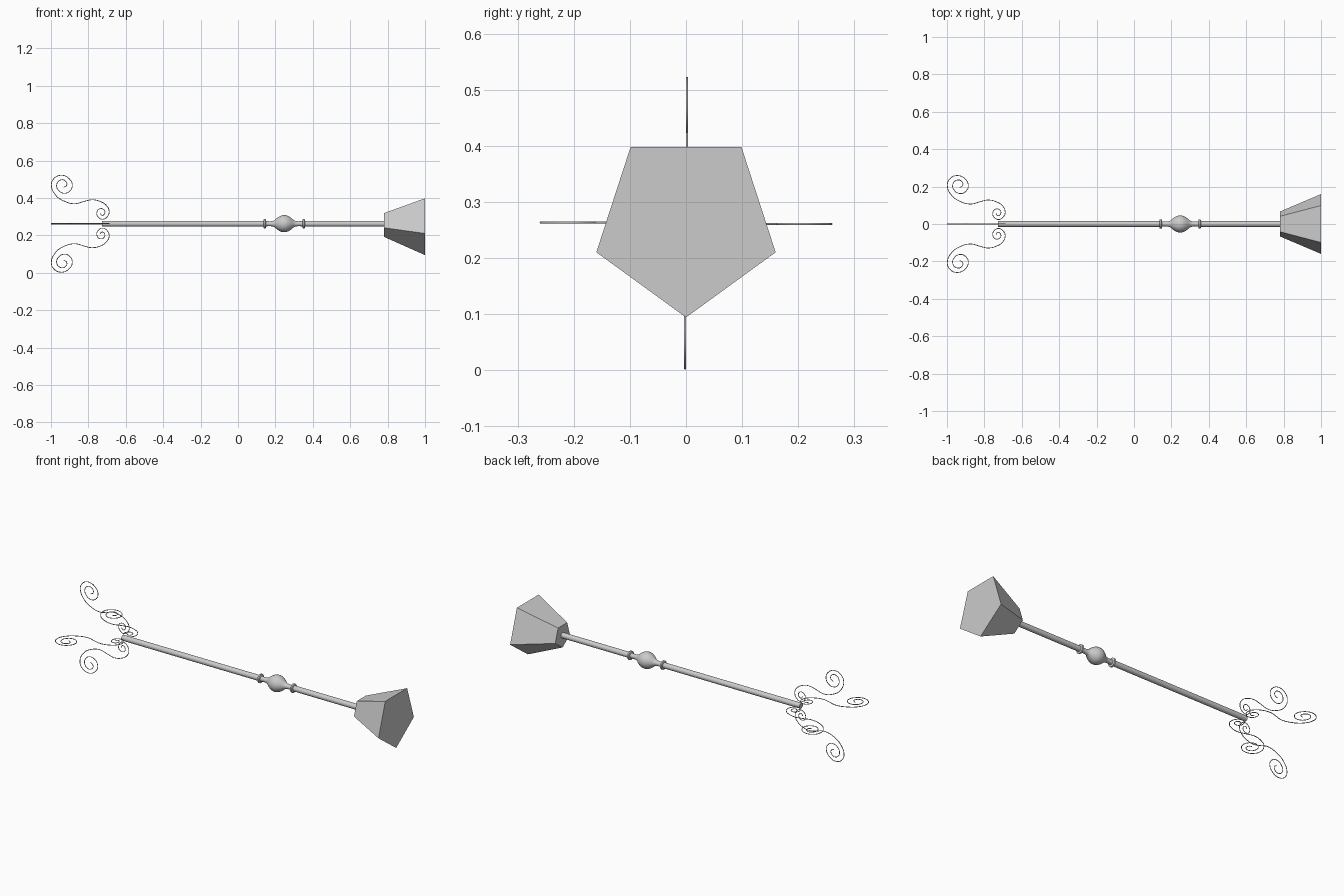
import bpy, bmesh, math

if "Cube" in bpy.data.objects:
    bpy.data.objects.remove(bpy.data.objects["Cube"])

AXIS_Z = 0.262


def mesh_object(name, bm, smooth=False):
    bmesh.ops.recalc_face_normals(bm, faces=bm.faces)
    me = bpy.data.meshes.new(name)
    bm.to_mesh(me)
    bm.free()
    ob = bpy.data.objects.new(name, me)
    bpy.context.collection.objects.link(ob)
    ob.location.z = AXIS_Z
    if smooth:
        bpy.ops.object.select_all(action='DESELECT')
        bpy.context.view_layer.objects.active = ob
        ob.select_set(True)
        bpy.ops.object.shade_smooth_by_angle(angle=math.radians(35))
    return ob


def lathe_x(name, profile, sides, start=0.0, smooth=True):
    """Closed solid turned around the x axis from (x, radius) pairs."""
    bm = bmesh.new()
    rings = []
    for x, r in profile:
        angles = [start + math.tau * i / sides for i in range(sides)]
        rings.append([bm.verts.new((x, r * math.cos(a), r * math.sin(a))) for a in angles])
    for a, b in zip(rings, rings[1:]):
        for i in range(sides):
            j = (i + 1) % sides
            bm.faces.new((a[i], a[j], b[j], b[i]))
    bm.faces.new(rings[0])
    bm.faces.new(rings[-1])
    return mesh_object(name, bm, smooth)


# Shaft in two lengths, joined by the turned knob
lathe_x("rear_shaft", [(-0.728, 0.0155), (0.142, 0.0155)], 24)
lathe_x("front_shaft", [(0.352, 0.0155), (0.785, 0.0155)], 24)

# Knob: half profile mirrored about its middle
MID = 0.247
half = [(0.100, 0.014), (0.075, 0.013), (0.060, 0.015), (0.050, 0.020),
        (0.040, 0.029), (0.030, 0.036), (0.019, 0.042), (0.008, 0.0455)]
lathe_x("knob", [(MID - d, r) for d, r in half] + [(MID + d, r) for d, r in reversed(half)], 32)

# Collars either side of the knob
for name, x in (("rear_collar", MID - 0.104), ("front_collar", MID + 0.104)):
    lathe_x(name, [(x - 0.006, 0.022), (x - 0.004, 0.025), (x + 0.004, 0.025), (x + 0.006, 0.022)], 24)

# Five-sided flared finial, corner pointing down
lathe_x("pentagon_finial", [(0.78, 0.07), (1.0, 0.168)], 5, start=-math.pi / 2, smooth=False)

# Scroll path (x, distance from axis): big spiral, S bend, small spiral
SCROLL = [(-.932, .195), (-.916, .206), (-.921, .227), (-.946, .235), (-.969, .211),
          (-.960, .179), (-.930, .163), (-.900, .174), (-.886, .206), (-.905, .243),
          (-.946, .259), (-.984, .242), (-.998, .206), (-.974, .152), (-.932, .122),
          (-.873, .107), (-.820, .120), (-.782, .128), (-.739, .120), (-.702, .096),
          (-.689, .067), (-.697, .040), (-.723, .024), (-.747, .035), (-.755, .059),
          (-.739, .080), (-.715, .072), (-.715, .051), (-.730, .045), (-.736, .056)]

# Four wire scrolls around the shaft end
for k, side in enumerate(("left", "top", "right", "bottom")):
    cu = bpy.data.curves.new("scroll_" + side, 'CURVE')
    cu.dimensions = '3D'
    cu.bevel_depth = 0.002
    cu.bevel_resolution = 1
    cu.resolution_u = 6
    cu.use_fill_caps = True
    sp = cu.splines.new('BEZIER')
    sp.bezier_points.add(len(SCROLL) - 1)
    for p, (x, r) in zip(sp.bezier_points, SCROLL):
        p.co = (x, r, -0.0015)
        p.handle_left_type = p.handle_right_type = 'AUTO'
    ob = bpy.data.objects.new("scroll_" + side, cu)
    bpy.context.collection.objects.link(ob)
    ob.location.z = AXIS_Z
    ob.rotation_euler.x = k * math.pi / 2
